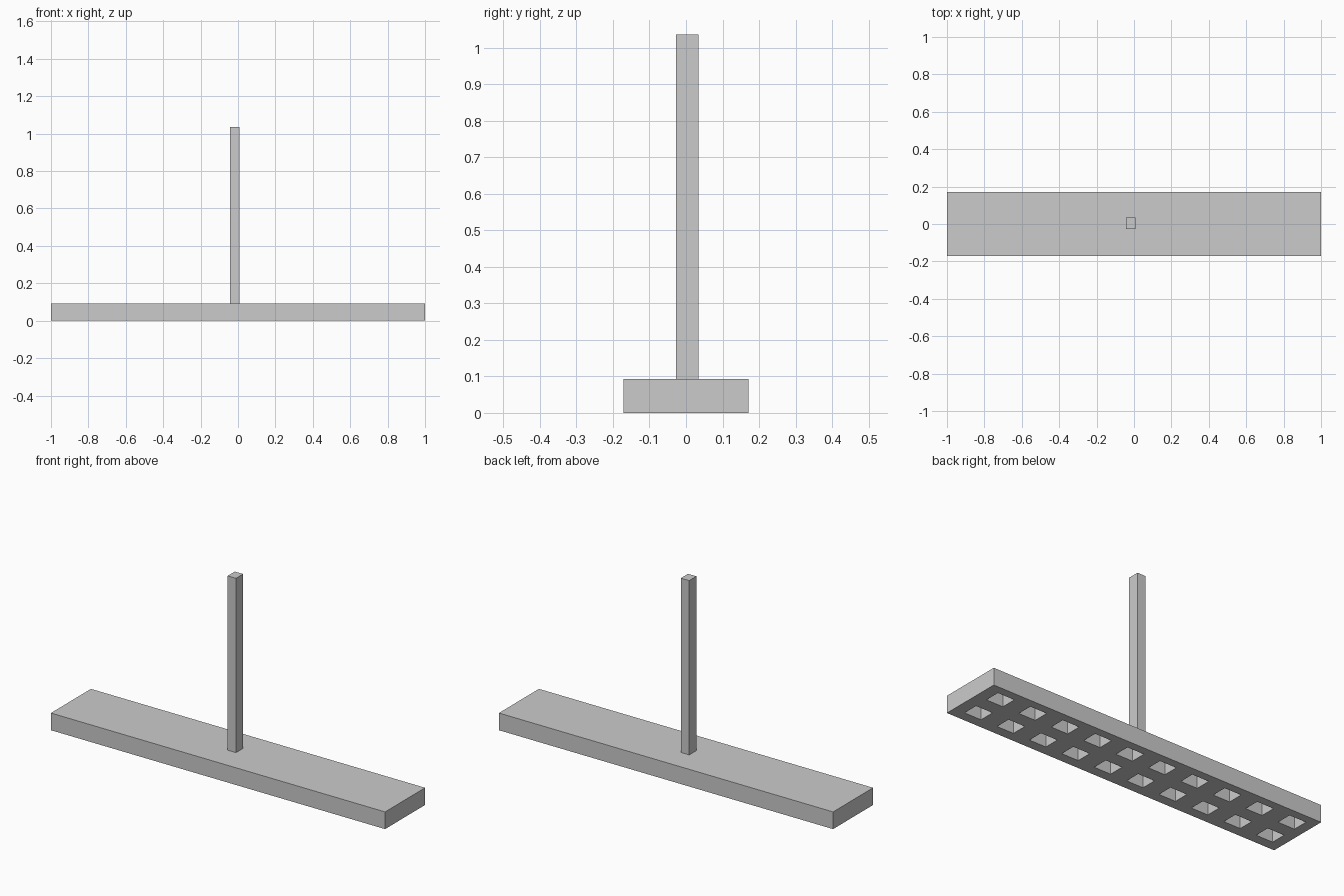
import bpy, bmesh
from mathutils import Matrix, Vector

if "Cube" in bpy.data.objects:
    bpy.data.objects.remove(bpy.data.objects["Cube"])


def boxes(name, bounds):
    """One object made of boxes given as (min corner, max corner)."""
    bm = bmesh.new()
    for lo, hi in bounds:
        lo, hi = Vector(lo), Vector(hi)
        m = Matrix.Translation((lo + hi) / 2) @ Matrix.Diagonal((*(hi - lo), 1))
        bmesh.ops.create_cube(bm, size=1, matrix=m)
    mesh = bpy.data.meshes.new(name)
    bm.to_mesh(mesh)
    bm.free()
    obj = bpy.data.objects.new(name, mesh)
    bpy.context.collection.objects.link(obj)
    return obj


BASE_TOP = 0.093
POCKET_DEPTH = 0.082
HALF_X, HALF_Y = 0.05, 0.042

# long flat base
base = boxes("base", [((-1, -0.171, 0), (1, 0.171, BASE_TOP))])

# two rows of ten square pockets in the underside
pockets = []
for row_y in (-0.075, 0.084):
    for i in range(10):
        x = -0.895 + i * 0.198
        pockets.append(((x - HALF_X, row_y - HALF_Y, -0.05),
                        (x + HALF_X, row_y + HALF_Y, POCKET_DEPTH)))
cutter = boxes("pocket_cutter", pockets)
cutter.hide_render = True

mod = base.modifiers.new("pockets", 'BOOLEAN')
mod.operation = 'DIFFERENCE'
mod.solver = 'EXACT'
mod.object = cutter
bpy.context.view_layer.objects.active = base
bpy.ops.object.modifier_apply(modifier=mod.name)
bpy.data.objects.remove(cutter)

# upright post, slightly off centre
boxes("post", [((-0.043, -0.027, BASE_TOP), (0.007, 0.034, 1.036))])
